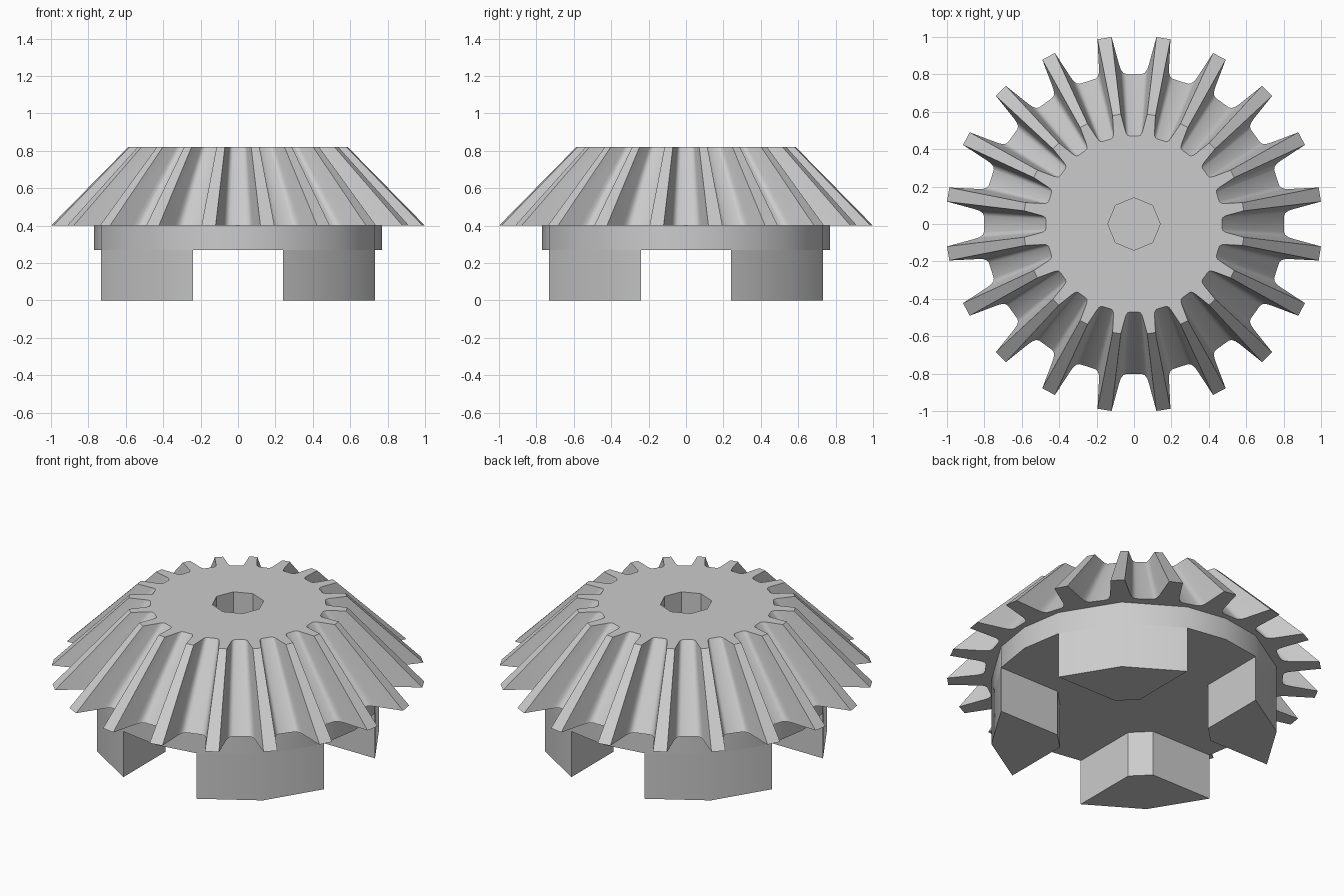
import bpy
import bmesh
from math import cos, sin, pi, radians, atan2, hypot

if "Cube" in bpy.data.objects:
    bpy.data.objects.remove(bpy.data.objects["Cube"], do_unlink=True)

TEETH = 20
Z_SLOT, Z_BACK, Z_TOP = 0.27, 0.40, 0.82
TOP_SCALE = 0.587      # teeth taper towards the cone apex
HUB_R, SLOT = 0.77, 0.24

steel = bpy.data.materials.new("steel_grey")
steel.use_nodes = True
steel.diffuse_color = (0.6, 0.6, 0.6, 1)
steel.node_tree.nodes["Principled BSDF"].inputs["Base Color"].default_value = (0.6, 0.6, 0.6, 1)


def finish(bm, name):
    bmesh.ops.recalc_face_normals(bm, faces=bm.faces)
    mesh = bpy.data.meshes.new(name)
    bm.to_mesh(mesh)
    bm.free()
    mesh.materials.append(steel)
    obj = bpy.data.objects.new(name, mesh)
    bpy.context.collection.objects.link(obj)
    bpy.ops.object.select_all(action="DESELECT")
    obj.select_set(True)
    bpy.context.view_layer.objects.active = obj
    bpy.ops.object.shade_smooth_by_angle(angle=radians(30))
    return obj


def ring(bm, points, z, scale=1.0):
    return [bm.verts.new((x * scale, y * scale, z)) for x, y in points]


def walls(bm, low, high):
    n = len(low)
    for i in range(n):
        j = (i + 1) % n
        bm.faces.new((low[i], low[j], high[j], high[i]))


def prism(points, z0, z1, name):
    bm = bmesh.new()
    low, high = ring(bm, points, z0), ring(bm, points, z1)
    walls(bm, low, high)
    bm.faces.new(low)
    bm.faces.new(high)
    return finish(bm, name)


def polar(r, angle):
    return (r * cos(angle), r * sin(angle))


# Half of one tooth: (distance along tooth, half width), tip to root
half_tooth = [(1.006, 0.038), (0.85, 0.055), (0.825, 0.060),
              (0.808, 0.069), (0.799, 0.083)]
tooth = [(r, -w) for r, w in reversed(half_tooth)] + half_tooth
outline = []
for k in range(TEETH):
    a = (k + 0.5) * 2 * pi / TEETH
    outline += [polar(hypot(r, w), a + atan2(w, r)) for r, w in tooth]

# Toothed cone with a blind octagonal bore
bm = bmesh.new()
low = ring(bm, outline, Z_BACK)
high = ring(bm, outline, Z_TOP, TOP_SCALE)
walls(bm, low, high)
bm.faces.new(low)
bore = [polar(0.14, k * pi / 4) for k in range(8)]
bore_low, bore_high = ring(bm, bore, Z_BACK + 0.02), ring(bm, bore, Z_TOP)
walls(bm, bore_low, bore_high)
bm.faces.new(bore_low)
rim = [e for e in bm.edges if all(abs(v.co.z - Z_TOP) < 1e-5 for v in e.verts)]
bmesh.ops.triangle_fill(bm, edges=rim, use_beauty=True, use_dissolve=False)
finish(bm, "toothed_cone")

# Collar under the cone
edge = atan2(SLOT, (HUB_R ** 2 - SLOT ** 2) ** 0.5)
steps = (0, edge, pi / 4, pi / 2 - edge)
collar = [polar(HUB_R, q * pi / 2 + s) for q in range(4) for s in steps]
prism(collar, Z_SLOT, Z_BACK, "hub_collar")

# Four drive claws between the crossed slots
inner = SLOT + 0.095
claw = [(inner, SLOT)] + [polar(HUB_R, s) for s in steps[1:]] + [(SLOT, inner)]
for q, name in enumerate(("back_left", "back_right", "front_right", "front_left")):
    c, s = cos(q * pi / 2), sin(q * pi / 2)
    turned = [(x * c - y * s, x * s + y * c) for x, y in claw]
    prism(turned, 0, Z_SLOT, "drive_claw_" + name)
